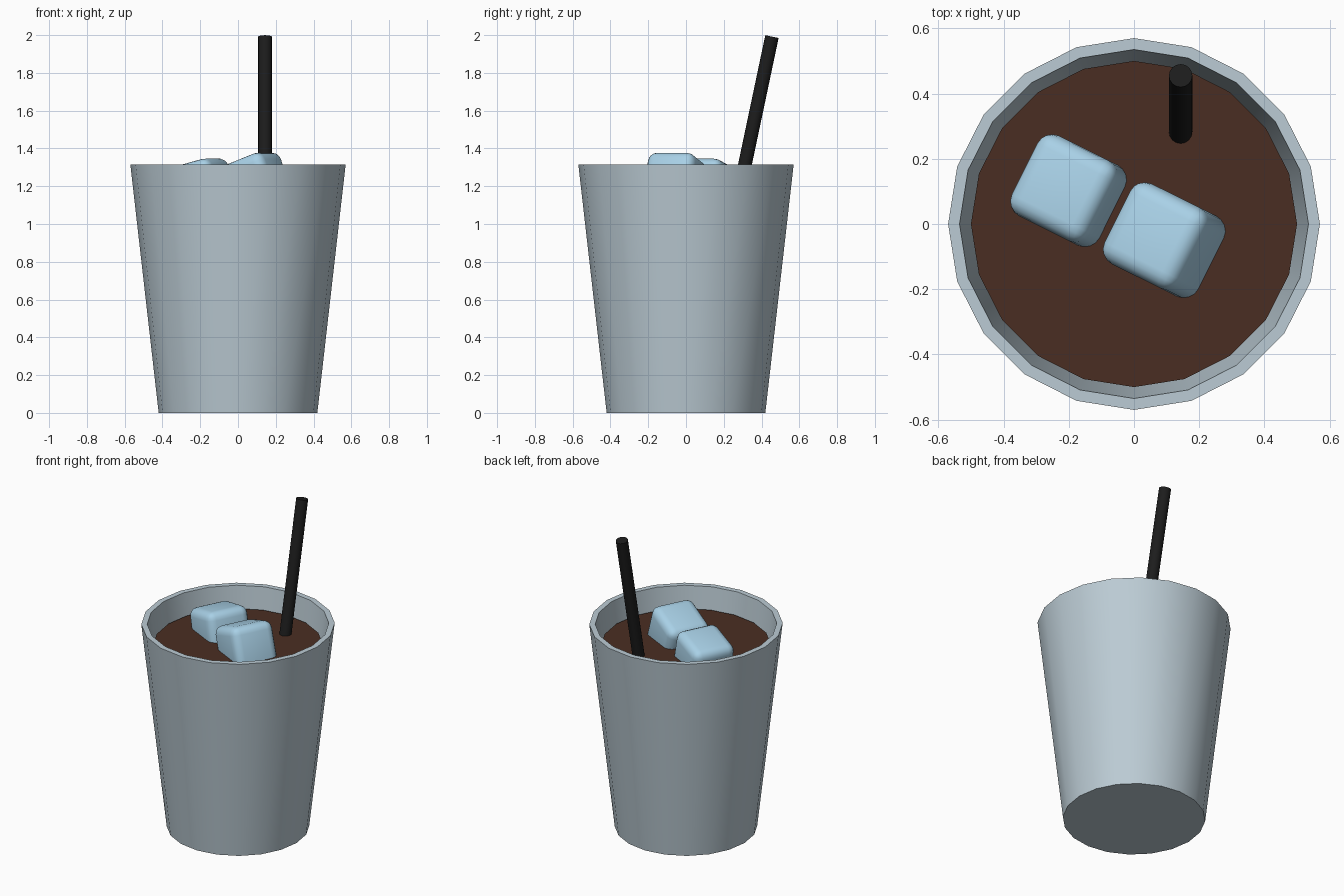
import bpy
import bmesh
from math import radians, sin, cos, pi
from mathutils import Matrix, Vector

default = bpy.data.objects.get("Cube")
if default:
    bpy.data.objects.remove(default, do_unlink=True)


def material(name, rgb):
    mat = bpy.data.materials.new(name)
    mat.use_nodes = True
    colour = (*rgb, 1)
    mat.diffuse_color = colour
    mat.node_tree.nodes["Principled BSDF"].inputs["Base Color"].default_value = colour
    return mat


def finish(name, bm, mat, angle=35):
    bmesh.ops.recalc_face_normals(bm, faces=bm.faces)
    mesh = bpy.data.meshes.new(name)
    bm.to_mesh(mesh)
    bm.free()
    mesh.materials.append(mat)
    obj = bpy.data.objects.new(name, mesh)
    bpy.context.collection.objects.link(obj)
    bpy.ops.object.select_all(action="DESELECT")
    bpy.context.view_layer.objects.active = obj
    obj.select_set(True)
    bpy.ops.object.shade_smooth_by_angle(angle=radians(angle))
    return obj


def lathe(name, profile, mat, sides=20):
    """Stack rings of (radius, height), closed by a cap at each end."""
    bm = bmesh.new()
    rings = [[bm.verts.new((r * cos(2 * pi * i / sides), r * sin(2 * pi * i / sides), z))
              for i in range(sides)] for r, z in profile]
    for low, high in zip(rings, rings[1:]):
        for i in range(sides):
            j = (i + 1) % sides
            bm.faces.new((low[i], low[j], high[j], high[i]))
    bm.faces.new(rings[0][::-1])
    bm.faces.new(rings[-1])
    return finish(name, bm, mat)


def ice_cube(name, centre, tilt, size=0.275):
    bm = bmesh.new()
    bmesh.ops.create_cube(bm, size=size)
    bmesh.ops.bevel(bm, geom=bm.edges[:], offset=0.05, segments=4,
                    profile=0.5, affect="EDGES")
    turn = Matrix.Rotation(radians(-26.5), 4, "Z") @ Matrix.Rotation(radians(-tilt), 4, "Y")
    bm.transform(Matrix.Translation(centre) @ turn)
    return finish(name, bm, mat=ice)


cup_grey = material("cup pale grey", (0.50, 0.60, 0.66))
drink_brown = material("drink brown", (0.068, 0.027, 0.016))
ice = material("ice blue", (0.41, 0.66, 0.83))
straw_black = material("straw black", (0.012, 0.012, 0.012))

# Tapered cup with a thick wall, and the drink inside it
lathe("cup", [(0.42, 0), (0.57, 1.315), (0.535, 1.315), (0.39, 0.04)], cup_grey)
lathe("drink", [(0.37, 0.05), (0.50, 1.18)], drink_brown)

# Two floating ice cubes, tipped up on one side
ice_cube("ice_cube_left", (0.094, -0.05, 1.215), 20)
ice_cube("ice_cube_right", (-0.196, 0.10, 1.19), 14)

# Straight straw leaning backward
bottom, top = Vector((0.143, 0.06, 0.12)), Vector((0.143, 0.455, 1.992))
axis = top - bottom
bm = bmesh.new()
bmesh.ops.create_cone(bm, cap_ends=True, segments=16, radius1=0.036, radius2=0.036,
                      depth=axis.length)
bm.transform(Matrix.Translation((bottom + top) / 2)
             @ axis.to_track_quat("Z", "Y").to_matrix().to_4x4())
finish("straw", bm, straw_black)
